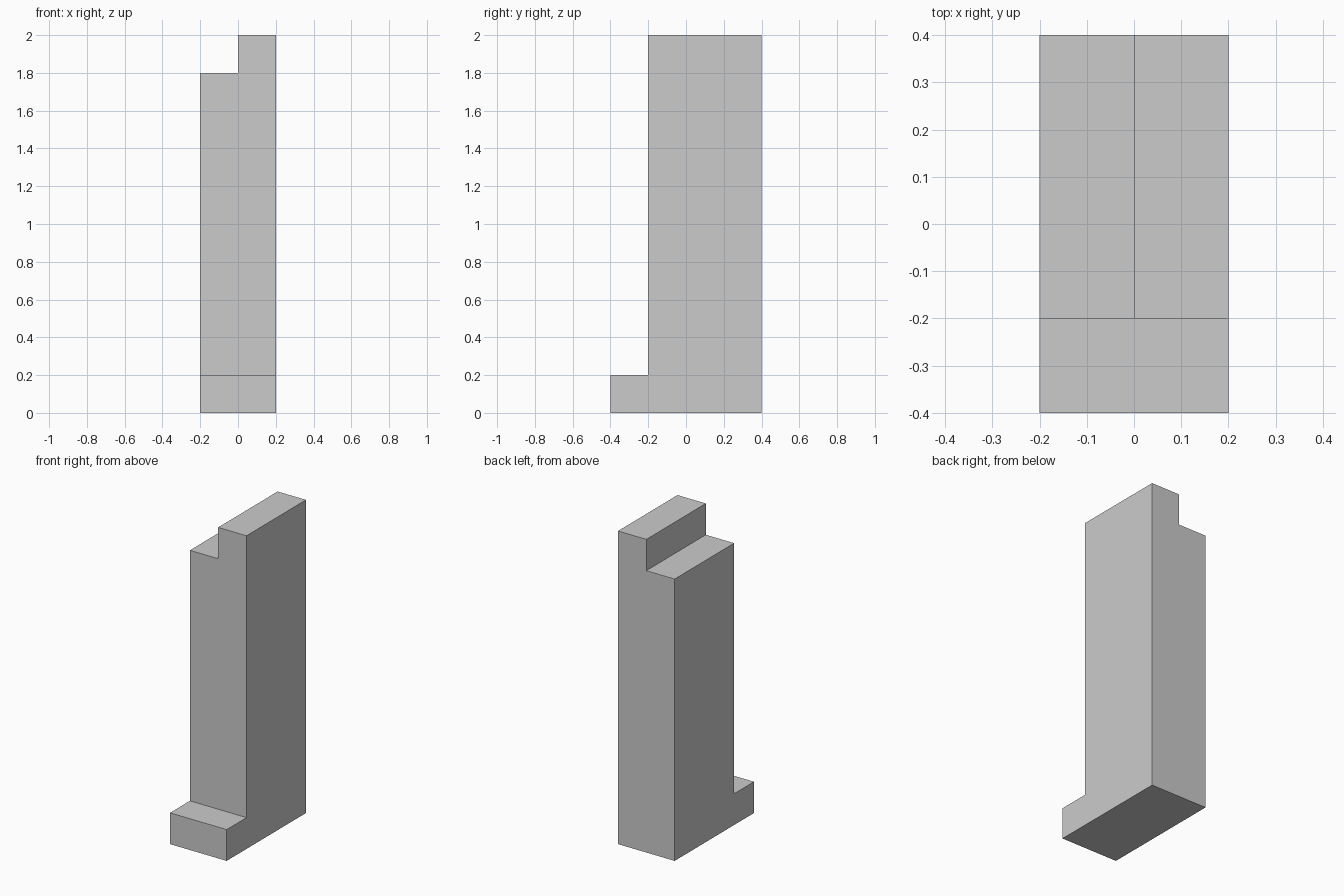
import bpy
import bmesh
from mathutils import Vector

if "Cube" in bpy.data.objects:
    bpy.data.objects.remove(bpy.data.objects["Cube"])


def extrude_profile(name, points, offset):
    """Solid made by extruding a closed planar outline along offset."""
    bm = bmesh.new()
    face = bm.faces.new([bm.verts.new(p) for p in points])
    result = bmesh.ops.extrude_face_region(bm, geom=[face], use_keep_orig=True)
    moved = [g for g in result["geom"] if isinstance(g, bmesh.types.BMVert)]
    bmesh.ops.translate(bm, verts=moved, vec=Vector(offset))
    bmesh.ops.recalc_face_normals(bm, faces=bm.faces)
    mesh = bpy.data.meshes.new(name)
    bm.to_mesh(mesh)
    bm.free()
    obj = bpy.data.objects.new(name, mesh)
    bpy.context.collection.objects.link(obj)
    return obj


# Tall post with a low foot at the front: side outline (y, z) extruded across x
side = [(-0.4, 0), (0.4, 0), (0.4, 2), (-0.2, 2), (-0.2, 0.2), (-0.4, 0.2)]
post = extrude_profile("stepped_post", [(-0.2, y, z) for y, z in side], (0.4, 0, 0))

# Step cut along the top left edge
step = [(-0.3, 1.8), (0, 1.8), (0, 2.1), (-0.3, 2.1)]
cutter = extrude_profile("top_step_cutter", [(x, -0.3, z) for x, z in step], (0, 0, 0.8))
cutter.hide_render = True
bpy.data.objects.remove(cutter)
cutter = extrude_profile("top_step_cutter", [(x, -0.3, z) for x, z in step], (0, 0.8, 0))
cutter.hide_render = True

cut = post.modifiers.new("top_step", "BOOLEAN")
cut.operation = "DIFFERENCE"
cut.solver = "EXACT"
cut.object = cutter
bpy.context.view_layer.objects.active = post
bpy.ops.object.modifier_apply(modifier=cut.name)
bpy.data.objects.remove(cutter)
